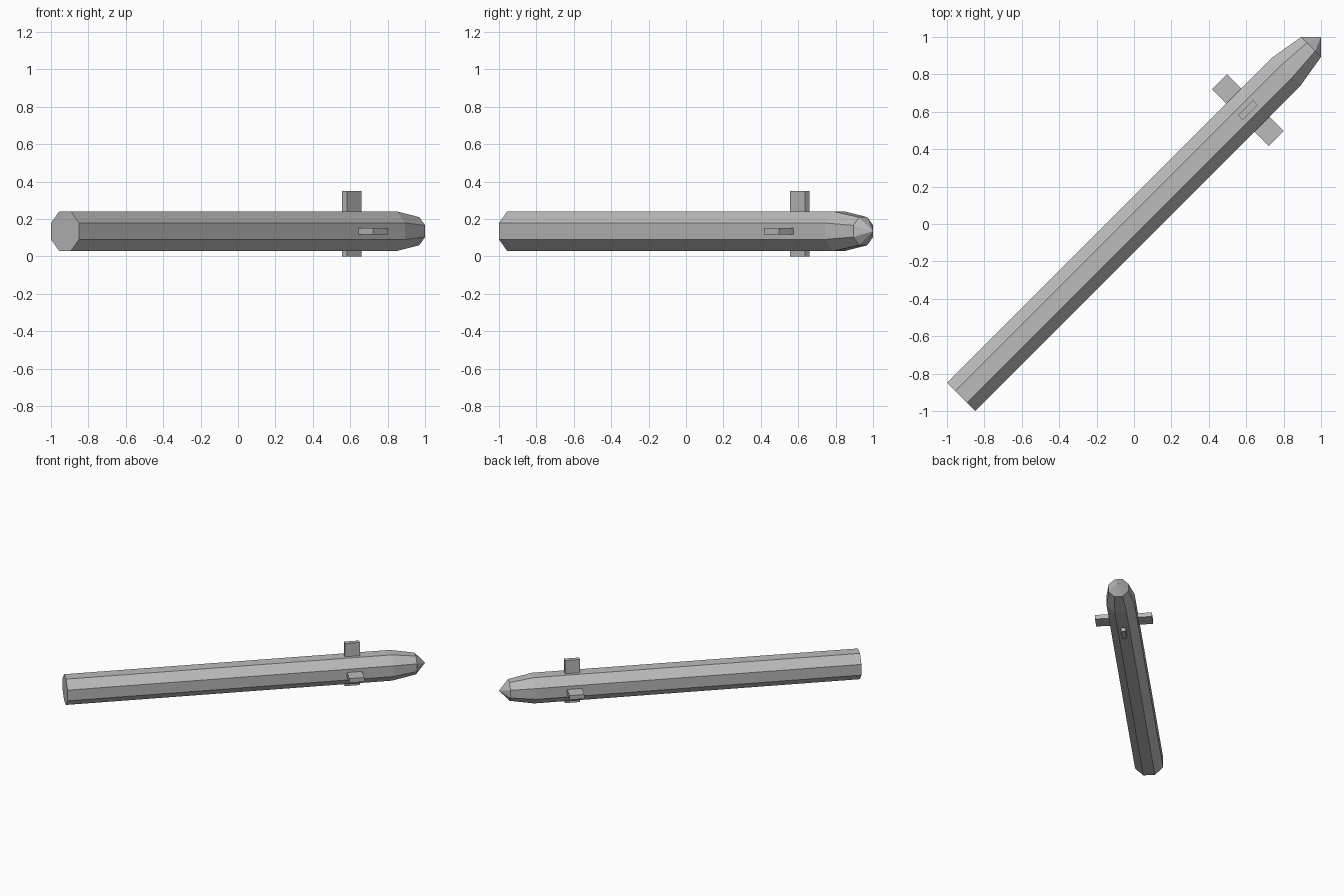
import bpy, bmesh, math
from mathutils import Matrix, Vector

if "Cube" in bpy.data.objects:
    bpy.data.objects.remove(bpy.data.objects["Cube"])

grey = bpy.data.materials.new("mid_grey")
grey.diffuse_color = (0.5, 0.5, 0.5, 1)
grey.use_nodes = True
grey.node_tree.nodes["Principled BSDF"].inputs["Base Color"].default_value = grey.diffuse_color

AXIS_Z = 0.135
# local x runs from tail to nose, turned 45 degrees across the ground plane
PLACE = Matrix.Translation((0, 0, AXIS_Z)) @ Matrix.Rotation(math.radians(45), 4, 'Z')


def finish(bm, name):
    bmesh.ops.recalc_face_normals(bm, faces=bm.faces)
    bm.transform(PLACE)
    mesh = bpy.data.meshes.new(name)
    bm.to_mesh(mesh)
    bm.free()
    mesh.materials.append(grey)
    bpy.context.collection.objects.link(bpy.data.objects.new(name, mesh))


def box(name, lo, hi):
    bm = bmesh.new()
    lo, hi = Vector(lo), Vector(hi)
    size = hi - lo
    bmesh.ops.create_cube(bm, size=1, matrix=Matrix.Translation((lo + hi) / 2)
                          @ Matrix.Diagonal((*size, 1)))
    finish(bm, name)


# octagonal body: tail, shoulder and nose rings, closed by a pointed tip
bm = bmesh.new()
rings = []
for x, apothem in ((-1.308, 0.106), (1.156, 0.106), (1.34, 0.075)):
    r = apothem / math.cos(math.pi / 8)
    rings.append([bm.verts.new((x, r * math.cos(a), r * math.sin(a)))
                  for a in (math.pi / 8 + i * math.pi / 4 for i in range(8))])
tip = bm.verts.new((math.sqrt(2), 0, 0))
bm.faces.new(rings[0])
for i in range(8):
    j = (i + 1) % 8
    for a, b in zip(rings, rings[1:]):
        bm.faces.new((a[i], a[j], b[j], b[i]))
    bm.faces.new((rings[-1][i], rings[-1][j], tip))
finish(bm, "body")

# four stubby fins near the nose
X0, X1, T, IN, OUT = 0.805, 0.918, 0.0175, 0.09, 0.215
box("left_fin", (X0, IN, -T), (X1, OUT, T))
box("right_fin", (X0, -OUT, -T), (X1, -IN, T))
box("top_fin", (X0, -T, IN), (X1, T, OUT))
box("bottom_fin", (X0, -T, -AXIS_Z), (X1, T, -IN))
